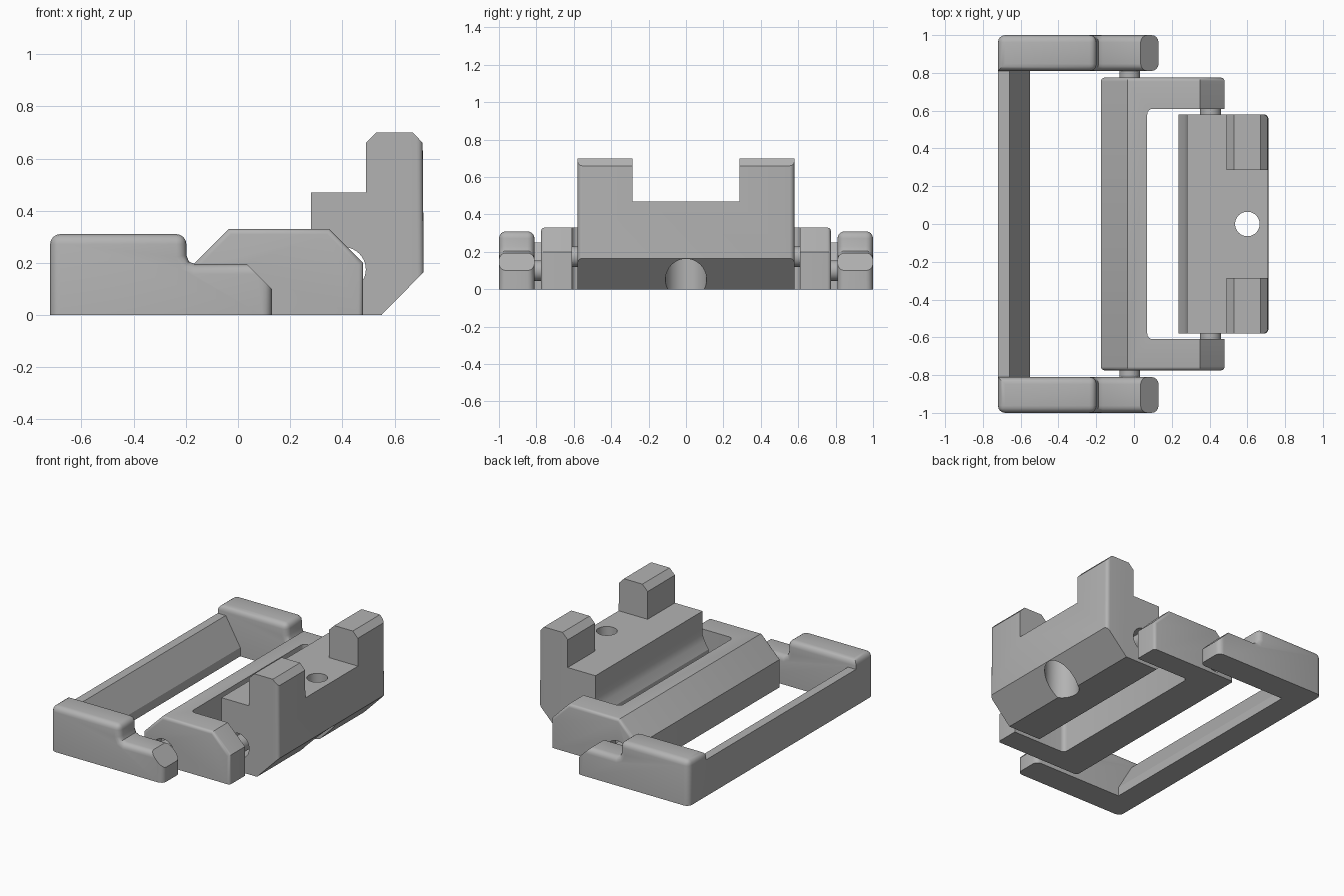
import bpy, bmesh, math
from mathutils import Matrix

if "Cube" in bpy.data.objects:
    bpy.data.objects.remove(bpy.data.objects["Cube"])

grey = bpy.data.materials.new("plain_grey")
grey.use_nodes = True
grey.diffuse_color = (0.45, 0.45, 0.45, 1)
grey.node_tree.nodes["Principled BSDF"].inputs["Base Color"].default_value = grey.diffuse_color


def finish(bm, name):
    bmesh.ops.recalc_face_normals(bm, faces=bm.faces)
    mesh = bpy.data.meshes.new(name)
    bm.to_mesh(mesh)
    bm.free()
    mesh.materials.append(grey)
    obj = bpy.data.objects.new(name, mesh)
    bpy.context.collection.objects.link(obj)
    return obj


def smooth(obj):
    bpy.ops.object.select_all(action='DESELECT')
    obj.select_set(True)
    bpy.context.view_layer.objects.active = obj
    bpy.ops.object.shade_smooth_by_angle(angle=math.radians(30))


def prism(name, profile, y0, y1, rule=None, radius=0.03):
    """Extrude an x-z profile along y, then round the edges picked by rule."""
    bm = bmesh.new()
    face = bm.faces.new([bm.verts.new((x, y0, z)) for x, z in profile])
    ext = bmesh.ops.extrude_face_region(bm, geom=[face])["geom"]
    bmesh.ops.translate(bm, vec=(0, y1 - y0, 0),
                        verts=[v for v in ext if isinstance(v, bmesh.types.BMVert)])
    if rule:
        edges = [e for e in bm.edges if rule(e.verts[0].co, e.verts[1].co)]
        bmesh.ops.bevel(bm, geom=edges, offset=radius, segments=4,
                        profile=0.5, affect='EDGES', clamp_overlap=True)
    return finish(bm, name)


def rod(name, x, y, z, radius, length, axis='Y'):
    bm = bmesh.new()
    bmesh.ops.create_cone(bm, cap_ends=True, segments=40, radius1=radius,
                          radius2=radius, depth=length)
    if axis == 'Y':
        bm.transform(Matrix.Rotation(math.pi / 2, 4, 'X'))
    bm.transform(Matrix.Translation((x, y, z)))
    return finish(bm, name)


def cut(obj, *cutters):
    bpy.context.view_layer.objects.active = obj
    for cutter in cutters:
        mod = obj.modifiers.new("cut", 'BOOLEAN')
        mod.object = cutter
        mod.solver = 'EXACT'
        bpy.ops.object.modifier_apply(modifier=mod.name)
        bpy.data.objects.remove(cutter)


def box_profile(x0, x1, z0, z1):
    return [(x0, z0), (x1, z0), (x1, z1), (x0, z1)]


def along_y(a, b):
    return abs(a.y - b.y) > 0.001


# Outer frame: two stepped arms joined by a wedge-shaped bar
ARM = [(-0.72, 0), (0.13, 0), (0.13, 0.1), (0.035, 0.195), (-0.165, 0.195),
       (-0.188, 0.205), (-0.198, 0.23), (-0.198, 0.31), (-0.72, 0.31)]
for side, label in ((1, "left"), (-1, "right")):
    def arm_edges(a, b):
        if max(a.z, b.z) < 0.01:
            return False
        if along_y(a, b):
            return a.z > 0.3
        chamfer = min(a.x, b.x) > 0.02 and abs(a.x - b.x) > 0.001
        inner_corner = abs(a.y) < 0.9 and max(a.x, b.x) < -0.7
        return not (chamfer or inner_corner)
    smooth(prism("outer_arm_" + label, ARM, side * 0.81, side, arm_edges, 0.038))
    smooth(rod("outer_pin_" + label, -0.023, side * 0.77, 0.1, 0.055, 0.12))
    smooth(rod("inner_pin_" + label, 0.405, side * 0.57, 0.175, 0.055, 0.12))
BAR = [(-0.72, 0), (-0.55, 0), (-0.55, 0.06), (-0.66, 0.25), (-0.72, 0.25)]
prism("outer_crossbar", BAR, -0.82, 0.82)

# Middle frame: chamfered bar with two arms, opened on the inside
MIDDLE = [(-0.175, 0), (0.48, 0), (0.48, 0.2), (0.35, 0.33), (-0.035, 0.33), (-0.175, 0.19)]


def side_edges(a, b):
    return not along_y(a, b) and max(a.z, b.z) > 0.01


middle = prism("middle_frame", MIDDLE, -0.775, 0.775, side_edges, 0.02)
opening = prism("opening_cutter", box_profile(0.07, 0.7, -0.1, 0.5), -0.61, 0.61,
                lambda a, b: a.x < 0.1 and b.x < 0.1 and abs(a.z - b.z) > 0.1)
sockets = [rod("socket_cutter", -0.023, s * 0.775, 0.1, 0.08, 0.18) for s in (1, -1)]
cut(middle, opening, *sockets)
smooth(middle)

# Main block: knuckle, sloped underside and two upright posts
BLOCK = [(0.3, 0), (0.55, 0), (0.712, 0.165), (0.708, 0.66), (0.67, 0.7),
         (0.53, 0.7), (0.49, 0.66), (0.49, 0.47), (0.28, 0.47), (0.28, 0.31),
         (0.265, 0.27), (0.235, 0.22), (0.235, 0.07)]
block = prism("main_block", BLOCK, -0.58, 0.58,
              lambda a, b: not along_y(a, b) and a.x > 0.7 and b.x > 0.7, 0.025)
cut(block,
    prism("post_gap_cutter", box_profile(0.4, 0.8, 0.47, 0.8), -0.285, 0.285),
    rod("axle_cutter", 0.405, 0, 0.175, 0.085, 1.4),
    rod("screw_cutter", 0.6, 0, 0.3, 0.065, 0.8, 'Z'),
    rod("counterbore_cutter", 0.6, 0, 0.1, 0.11, 0.4, 'Z'))
smooth(block)
